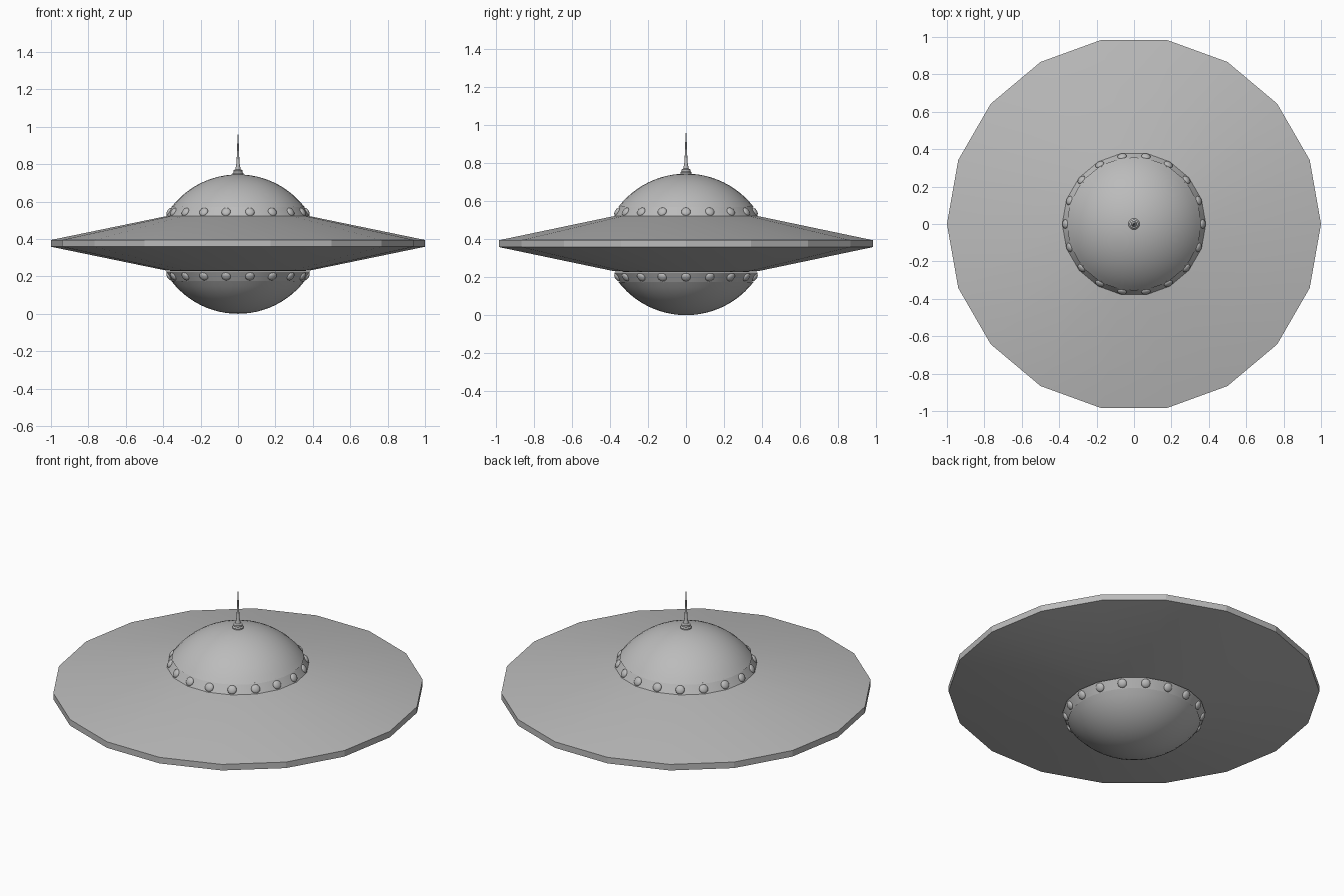
import bpy, bmesh
from math import pi, sin, cos, asin, radians, sqrt, atan2
from mathutils import Matrix, Vector

cube = bpy.data.objects.get("Cube")
if cube:
    bpy.data.objects.remove(cube)

MID = 0.3765      # height of the rim's centre plane
SIDES = 18

metal = bpy.data.materials.new("grey metal")
metal.use_nodes = True
GREY = (0.5, 0.5, 0.5, 1)
metal.diffuse_color = GREY
metal.node_tree.nodes["Principled BSDF"].inputs["Base Color"].default_value = GREY


def finish(name, bm, angle=30):
    bmesh.ops.remove_doubles(bm, verts=bm.verts, dist=1e-5)
    bmesh.ops.recalc_face_normals(bm, faces=bm.faces)
    mesh = bpy.data.meshes.new(name)
    bm.to_mesh(mesh)
    bm.free()
    mesh.materials.append(metal)
    obj = bpy.data.objects.new(name, mesh)
    bpy.context.collection.objects.link(obj)
    bpy.ops.object.select_all(action="DESELECT")
    obj.select_set(True)
    bpy.context.view_layer.objects.active = obj
    bpy.ops.object.shade_smooth_by_angle(angle=radians(angle))
    return obj


def lathe(name, profile, sides, angle=30):
    """Spin a (radius, height) profile about the z axis."""
    bm = bmesh.new()
    verts = [bm.verts.new((r, 0, z)) for r, z in profile]
    edges = [bm.edges.new(pair) for pair in zip(verts, verts[1:])]
    bmesh.ops.spin(bm, geom=verts + edges, cent=(0, 0, 0), axis=(0, 0, 1),
                   angle=2 * pi, steps=sides, use_merge=True)
    return finish(name, bm, angle)


def both(half):
    """Extend an upper half profile, relative to MID, to the lower half."""
    return [(r, MID + z) for r, z in half] + [(r, MID - z) for r, z in reversed(half)]


# Saucer disc with a thin faceted rim
disc = lathe("saucer_disc", both([(0.34, 0.148), (0.385, 0.145), (1, 0.018)]), SIDES, 25)
for poly in disc.data.polygons:
    if abs(poly.normal.z) < 0.1:
        poly.use_smooth = False

# Sloping bands, domes and studs, above and below the disc
BAND_OUT, BAND_IN = (0.385, 0.143), (0.352, 0.198)
DOME_TOP, DOME_EDGE = 0.3685, 0.356
drop = DOME_TOP - 0.194
R = (DOME_EDGE ** 2 + drop ** 2) / (2 * drop)
arc = asin(DOME_EDGE / R)

for side, label in ((1, "upper"), (-1, "lower")):
    lathe(label + "_band", [(r, MID + side * z) for r, z in
                            (BAND_OUT, BAND_IN, (0.33, 0.196))], SIDES)
    dome = [(R * sin(arc * i / 12), MID + side * (DOME_TOP - R + R * cos(arc * i / 12)))
            for i in range(13)]
    lathe(label + "_dome", dome, 32, 40)

    studs = bmesh.new()
    normal = Vector((0.86, 0, side * 0.51))
    tilt = normal.to_track_quat("Z", "Y").to_matrix().to_4x4()
    for i in range(SIDES):
        place = (Matrix.Rotation(2 * pi * i / SIDES, 4, "Z")
                 @ Matrix.Translation((0.367, 0, MID + side * 0.168)) @ tilt
                 @ Matrix.Diagonal((1, 1, 0.5, 1)))
        bmesh.ops.create_uvsphere(studs, u_segments=12, v_segments=8,
                                  radius=0.025, matrix=place)
    finish(label + "_studs", studs, 60)

# Antenna with a stepped foot
lathe("antenna_foot", [(0, 0.735), (0.03, 0.735), (0.03, 0.75), (0.024, 0.757),
                       (0.024, 0.767), (0.015, 0.772), (0, 0.772)], 16)
lathe("antenna_mast", [(0.015, 0.77), (0.009, 0.80), (0.006, 0.85),
                       (0.004, 0.91), (0.003, 0.958), (0, 0.961)], 12, 50)
# Ground contact
for obj in bpy.context.collection.objects:
    if obj.type == "MESH" and obj.name.startswith("lower"):
        obj.location.z = max(0, MID - DOME_TOP) * -1
